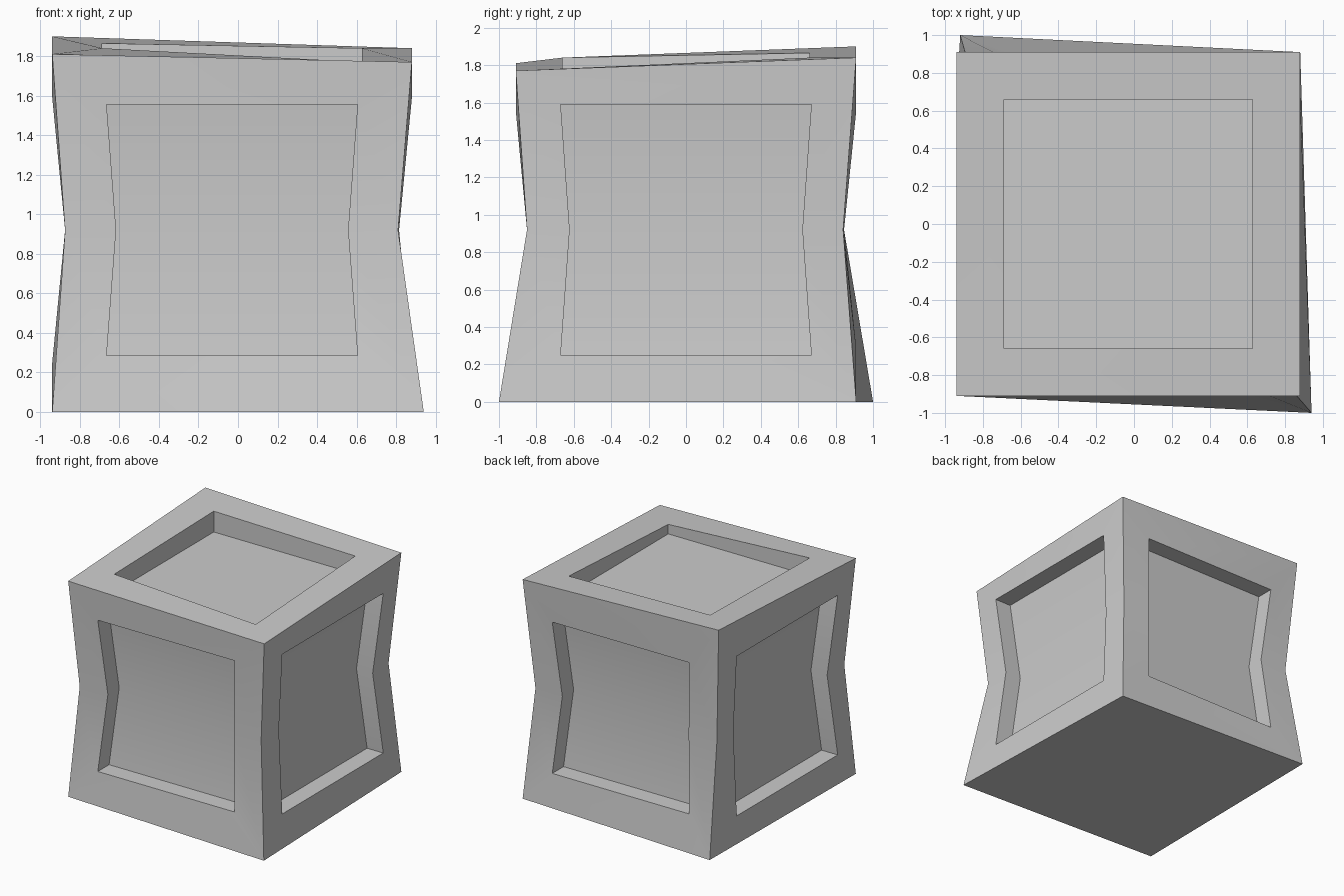
import bpy, bmesh, math
from mathutils import Vector

old = bpy.data.objects.get("Cube")
if old:
    bpy.data.objects.remove(old, do_unlink=True)

# Single plain grey material
grey = bpy.data.materials.new("plain grey")
grey.use_nodes = True
colour = (0.6, 0.6, 0.6, 1)
grey.diffuse_color = colour
grey.node_tree.nodes["Principled BSDF"].inputs["Base Color"].default_value = colour

CENTRE = Vector((-0.03, 0, 0))
DEPTH = 0.15
WAIST = 0.92

# Corner posts at three levels, counter-clockwise from front right-hand view's left
bottom = [(-0.94, -0.91, 0), (0.94, -1, 0), (0.88, 0.91, 0), (-0.92, 1, 0)]
waist = [(-0.875, -0.85, WAIST), (0.81, -0.85, WAIST),
         (0.81, 0.84, WAIST), (-0.875, 0.84, WAIST)]
top = [(-0.94, -0.91, 1.81), (0.88, -0.91, 1.77),
       (0.88, 0.91, 1.84), (-0.94, 0.91, 1.90)]

bm = bmesh.new()
levels = [[bm.verts.new(p) for p in ring] for ring in (bottom, waist, top)]


def ring_faces(outer, inner):
    """Join two closed loops of equal length with quads."""
    n = len(outer)
    for k in range(n):
        j = (k + 1) % n
        bm.faces.new((outer[k], outer[j], inner[j], inner[k]))


def recessed_side(i):
    """One pinched side: frame, recess walls and bent panel."""
    angle = i * math.pi / 2
    normal = Vector((math.sin(angle), -math.cos(angle), 0))
    along = Vector((math.cos(angle), math.sin(angle), 0))
    half = 0.67 if i % 2 else 0.635
    j = (i + 1) % 4
    low, mid, high = levels
    outer = [low[i], low[j], mid[j], high[j], high[i], mid[i]]

    def loop(inset):
        verts = []
        for s, level in ((-1, -1), (1, -1), (1, 0), (1, 1), (-1, 1), (-1, 0)):
            pinch = 0 if level else 1
            p = CENTRE + normal * (0.91 - 0.065 * pinch - inset)
            p += along * s * (half - 0.048 * pinch)
            p.z = WAIST + level * half
            verts.append(bm.verts.new(p))
        return verts

    rim, floor = loop(0), loop(DEPTH)
    ring_faces(outer, rim)
    ring_faces(rim, floor)
    bm.faces.new((floor[0], floor[1], floor[2], floor[5]))
    bm.faces.new((floor[5], floor[2], floor[3], floor[4]))


for side in range(4):
    recessed_side(side)

# Top frame with a level recessed panel
signs = ((-1, -1), (1, -1), (1, 1), (-1, 1))
rim_heights = (1.84, 1.77, 1.84, 1.865)
square = [CENTRE + Vector((x * 0.657, y * 0.66, 0)) for x, y in signs]
rim = [bm.verts.new((p.x, p.y, z)) for p, z in zip(square, rim_heights)]
floor = [bm.verts.new((p.x, p.y, 1.69)) for p in square]
ring_faces(levels[2], rim)
ring_faces(rim, floor)
bm.faces.new(floor)

# Flat base
bm.faces.new(reversed(levels[0]))
bmesh.ops.recalc_face_normals(bm, faces=bm.faces)

mesh = bpy.data.meshes.new("crate_body")
bm.to_mesh(mesh)
bm.free()
mesh.materials.append(grey)
crate = bpy.data.objects.new("crate_body", mesh)
bpy.context.collection.objects.link(crate)

bpy.ops.object.select_all(action="DESELECT")
crate.select_set(True)
bpy.context.view_layer.objects.active = crate
bpy.ops.object.shade_smooth_by_angle(angle=math.radians(30))
